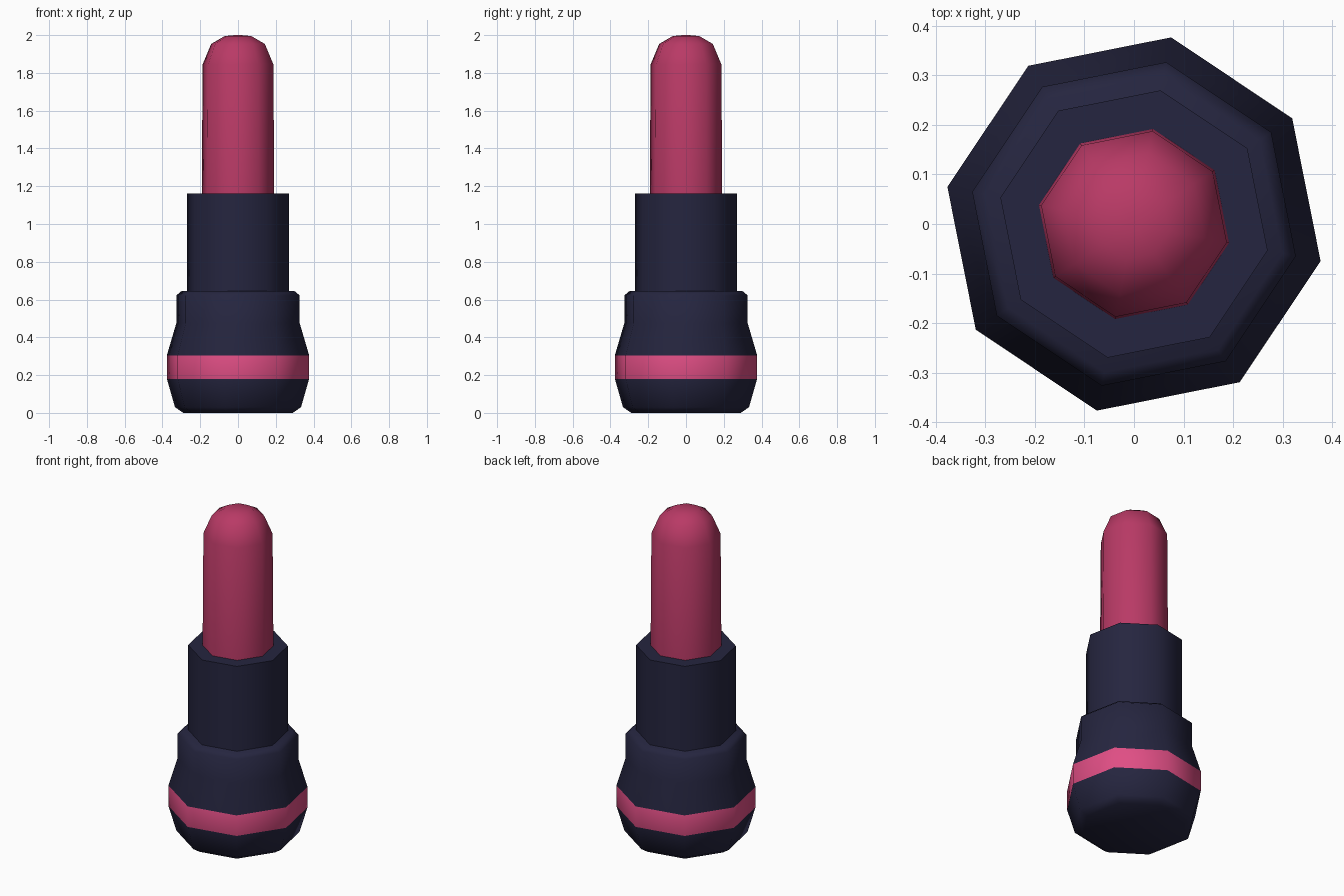
import bpy, bmesh, math

if "Cube" in bpy.data.objects:
    bpy.data.objects.remove(bpy.data.objects["Cube"])

SIDES = 8
TURN = math.radians(-11.25)


def material(name, rgb):
    m = bpy.data.materials.new(name)
    m.diffuse_color = (*rgb, 1)
    m.use_nodes = True
    m.node_tree.nodes["Principled BSDF"].inputs["Base Color"].default_value = m.diffuse_color
    return m


navy = material("navy case", (0.0185, 0.0185, 0.05))
pink = material("pink band", (0.74, 0.076, 0.232))
rose = material("rose lipstick", (0.485, 0.042, 0.132))


def lathe(name, profile, mats, rule=None):
    """Octagonal turned part from (radius, z) points, closed at both ends."""
    bm = bmesh.new()
    rings = []
    for r, z in profile:
        rings.append([bm.verts.new((r * math.cos(TURN + i * math.tau / SIDES),
                                    r * math.sin(TURN + i * math.tau / SIDES), z))
                      for i in range(SIDES)])
    for a, b in zip(rings, rings[1:]):
        for i in range(SIDES):
            j = (i + 1) % SIDES
            bm.faces.new((a[i], a[j], b[j], b[i]))
    bm.faces.new(rings[0][::-1])
    bm.faces.new(rings[-1])
    bm.normal_update()
    if rule:
        for f in bm.faces:
            f.material_index = rule(f.calc_center_median().z, f.normal)
    me = bpy.data.meshes.new(name)
    bm.to_mesh(me)
    bm.free()
    for m in mats:
        me.materials.append(m)
    ob = bpy.data.objects.new(name, me)
    bpy.context.collection.objects.link(ob)
    bpy.ops.object.select_all(action='DESELECT')
    ob.select_set(True)
    bpy.context.view_layer.objects.active = ob
    bpy.ops.object.shade_smooth_by_angle(angle=math.radians(50))
    return ob


# Flared base with a coloured band around its widest part
lathe("base",
      [(0.295, 0), (0.34, 0.03), (0.384, 0.18), (0.384, 0.305),
       (0.333, 0.475), (0.333, 0.622), (0.305, 0.645)],
      [navy, pink],
      lambda z, n: 1 if 0.19 < z < 0.29 and abs(n.z) < 0.1 else 0)

# Straight inner sleeve
lathe("sleeve", [(0.275, 0.60), (0.275, 1.162)], [navy])

# Lipstick bullet with rounded tip
lathe("lipstick_bullet",
      [(0.196, 1.10), (0.191, 1.845), (0.145, 1.953), (0.072, 1.995), (0.015, 2.0)],
      [rose])
